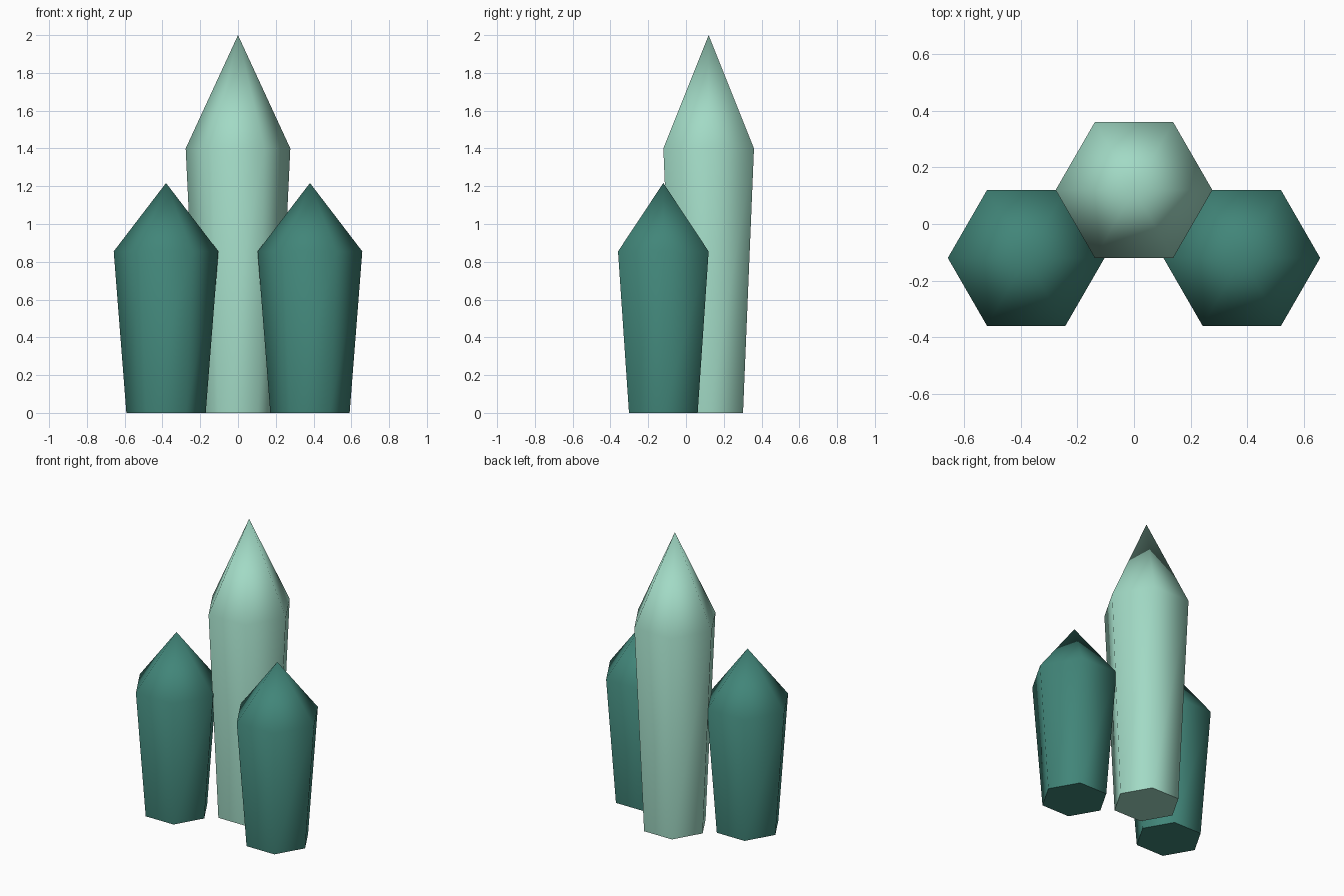
import bpy, bmesh, math

if "Cube" in bpy.data.objects:
    bpy.data.objects.remove(bpy.data.objects["Cube"])


def make_material(name, rgb):
    mat = bpy.data.materials.new(name)
    mat.diffuse_color = (*rgb, 1.0)
    mat.use_nodes = True
    mat.node_tree.nodes["Principled BSDF"].inputs["Base Color"].default_value = mat.diffuse_color
    return mat


def crystal(name, x, y, shoulder_z, tip_z, mat, base_r=0.21, top_r=0.277):
    """Six-sided shard that widens to a shoulder, then closes to a point."""
    bm = bmesh.new()

    def ring(r, z):
        return [bm.verts.new((r * math.cos(i * math.pi / 3),
                              r * math.sin(i * math.pi / 3), z)) for i in range(6)]

    base, shoulder = ring(base_r, 0), ring(top_r, shoulder_z)
    tip = bm.verts.new((0, 0, tip_z))
    for i in range(6):
        j = (i + 1) % 6
        bm.faces.new((base[i], base[j], shoulder[j], shoulder[i]))
        bm.faces.new((shoulder[i], shoulder[j], tip))
    bm.faces.new(base[::-1])

    # Smooth sides and point, crisp edge around the flat base
    for f in bm.faces:
        f.smooth = len(f.verts) < 6
    for e in bm.edges:
        e.smooth = not all(v.co.z == 0 for v in e.verts)

    mesh = bpy.data.meshes.new(name)
    bm.to_mesh(mesh)
    bm.free()
    mesh.materials.append(mat)
    obj = bpy.data.objects.new(name, mesh)
    obj.location = (x, y, 0)
    bpy.context.collection.objects.link(obj)
    return obj


mint = make_material("pale_mint", (0.36, 0.70, 0.56))
teal = make_material("deep_teal", (0.053, 0.235, 0.19))

# Tall crystal at the back, two short ones in front
crystal("tall_crystal", 0, 0.12, 1.4, 2.0, mint)
for side, label in ((-1, "left"), (1, "right")):
    crystal(label + "_crystal", side * 0.381, -0.12, 0.855, 1.217, teal)
